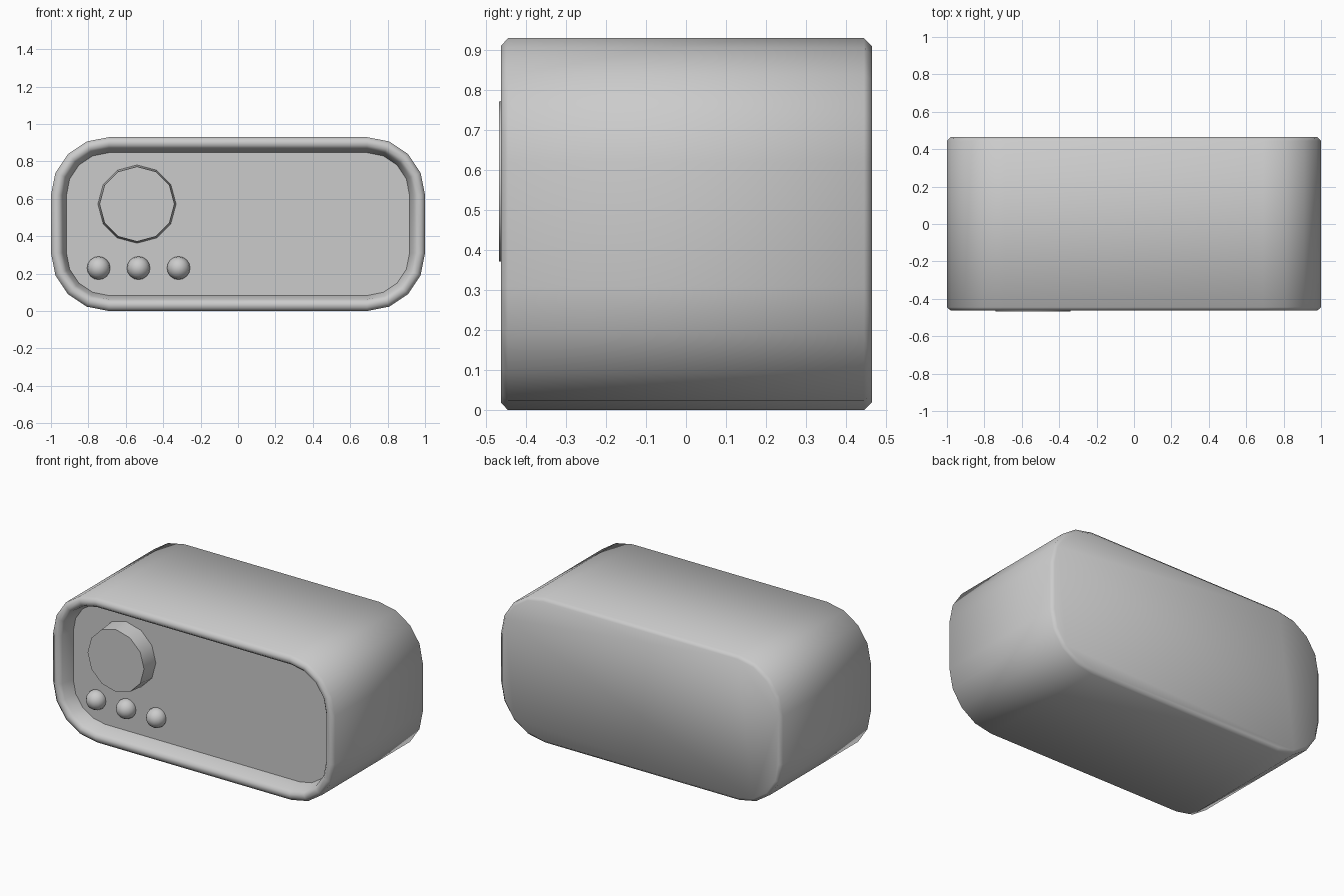
import bpy, bmesh, math

if "Cube" in bpy.data.objects:
    bpy.data.objects.remove(bpy.data.objects["Cube"])

W, H, R = 1.0, 0.93, 0.31      # half width, height, corner radius
PANEL_Y = -0.36


def outline(bm, y, inset):
    """Rounded rectangle ring of vertices at depth y, shrunk by inset."""
    ring = []
    for k, (sx, sz) in enumerate([(1, 1), (-1, 1), (-1, -1), (1, -1)]):
        cx, cz = sx * (W - R), H / 2 + sz * (H / 2 - R)
        for i in range(5):
            a = math.radians(90 * k + 22.5 * i)
            ring.append(bm.verts.new((cx + (R - inset) * math.cos(a), y,
                                      cz + (R - inset) * math.sin(a))))
    return ring


def finish(name, bm, angle):
    bmesh.ops.recalc_face_normals(bm, faces=bm.faces)
    mesh = bpy.data.meshes.new(name)
    bm.to_mesh(mesh)
    bm.free()
    smooth(bpy.data.objects.new(name, mesh), angle, True)


def smooth(obj, angle, link=False):
    if link:
        bpy.context.collection.objects.link(obj)
    bpy.ops.object.select_all(action='DESELECT')
    obj.select_set(True)
    bpy.context.view_layer.objects.active = obj
    bpy.ops.object.shade_smooth_by_angle(angle=math.radians(angle))


# Casing: chamfered back, rolled front lip, tapered recess with panel floor
bm = bmesh.new()
sections = [(0.465, 0.02), (0.445, 0), (-0.445, 0), (-0.463, 0.02),
            (-0.463, 0.045), (-0.443, 0.063), (PANEL_Y, 0.083)]
rings = [outline(bm, y, d) for y, d in sections]
for a, b in zip(rings, rings[1:]):
    for i in range(len(a)):
        j = (i + 1) % len(a)
        bm.faces.new((a[i], a[j], b[j], b[i]))
bm.faces.new(rings[0])
bm.faces.new(rings[-1])
finish("casing", bm, 60)

# Large twelve-sided dial
bpy.ops.mesh.primitive_cone_add(vertices=12, radius1=0.21, radius2=0.2, depth=0.117,
                                location=(-0.54, PANEL_Y - 0.0485, 0.572),
                                rotation=(math.pi / 2, 0, 0))
dial = bpy.context.object
dial.name = "dial"
smooth(dial, 40)

# Row of round buttons
for n, x in enumerate((-0.745, -0.532, -0.318)):
    bpy.ops.mesh.primitive_uv_sphere_add(segments=16, ring_count=8, radius=0.062,
                                         location=(x, PANEL_Y - 0.01, 0.23),
                                         rotation=(math.pi / 2, 0, 0))
    button = bpy.context.object
    button.name = f"button_{n + 1}"
    smooth(button, 60)
